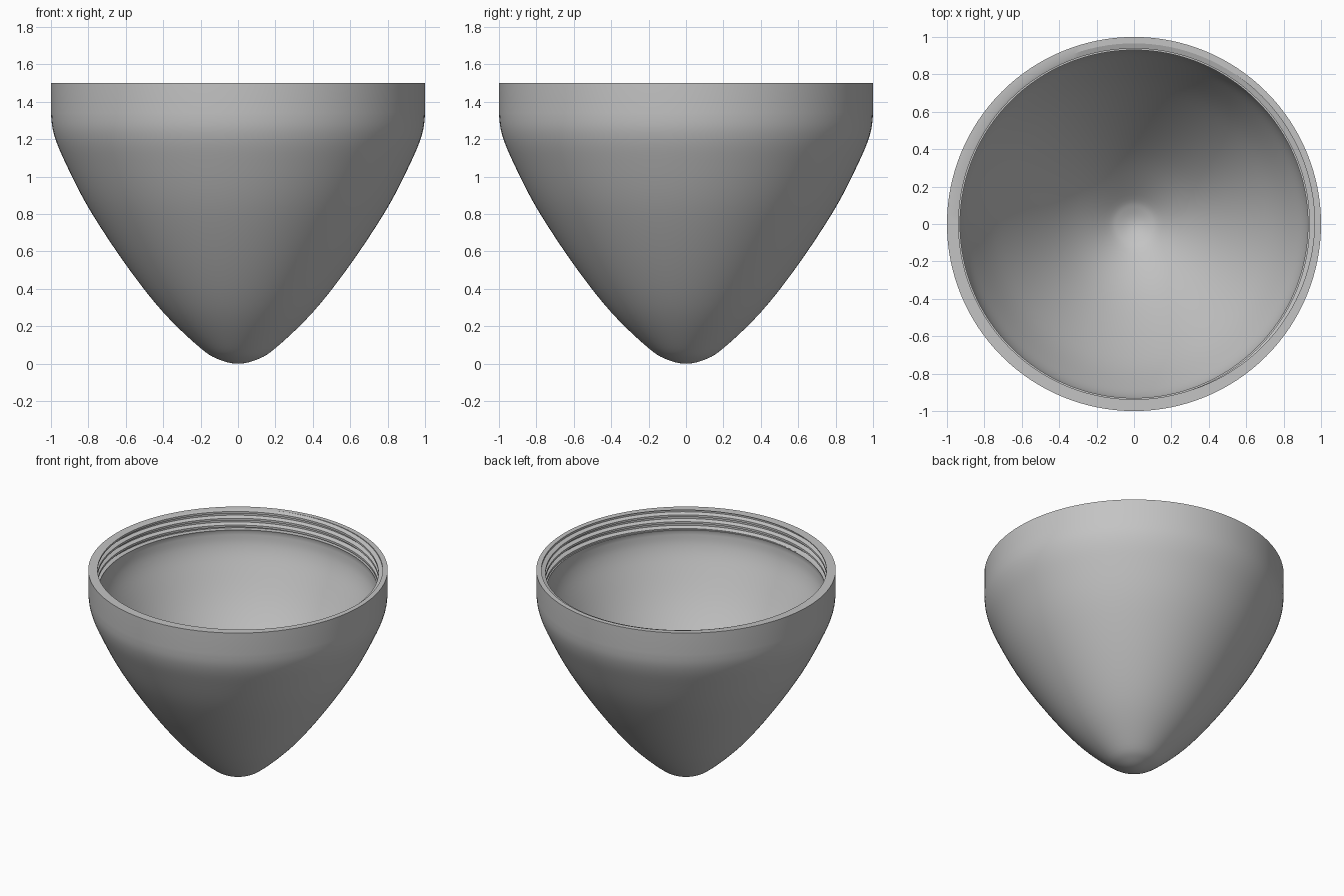
import bpy, bmesh, math
from mathutils import Vector

if "Cube" in bpy.data.objects:
    bpy.data.objects.remove(bpy.data.objects["Cube"])

SEGMENTS = 128
HEIGHT = 1.5
LEDGE = 1.36          # height where the thread ends
PITCH = 0.05
WALL = 0.065

grey = bpy.data.materials.new("plain grey")
grey.use_nodes = True
grey.diffuse_color = (0.55, 0.55, 0.55, 1)
grey.node_tree.nodes["Principled BSDF"].inputs["Base Color"].default_value = (0.55, 0.55, 0.55, 1)


def smooth_curve(points, steps=5):
    """Catmull-Rom curve through (radius, height) points."""
    p = [Vector(q) for q in points]
    p = [Vector((-p[1].x, p[1].y))] + p + [p[-1] + Vector((0, 0.1))]
    out = []
    for a, b, c, d in zip(p, p[1:], p[2:], p[3:]):
        for i in range(steps):
            t = i / steps
            out.append(0.5 * (2 * b + (c - a) * t + (2 * a - 5 * b + 4 * c - d) * t * t
                              + (3 * b - a - 3 * c + d) * t ** 3))
    return out + [p[-2]]


def offset_inward(curve, distance):
    """Parallel curve for the cavity."""
    out = []
    for i, p in enumerate(curve):
        d = curve[min(i + 1, len(curve) - 1)] - curve[max(i - 1, 0)]
        out.append(p + Vector((-d.y, d.x)).normalized() * distance)
    out[0] = Vector((0, out[0].y))
    return [q for q in out if q.x >= 0]


# One thread tooth: phase along the pitch, radius
TOOTH = [(0, 0.938), (0.3, 0.938), (0.5, 0.966), (0.8, 0.966), (1, 0.938)]


def thread_radius(z, turn):
    phase = ((z - LEDGE) / PITCH - turn) % 1
    for (a, ra), (b, rb) in zip(TOOTH, TOOTH[1:]):
        if phase <= b:
            return ra + (rb - ra) * (phase - a) / (b - a)
    return TOOTH[-1][1]


def thread_column(turn):
    """Thread section from the rim down to the ledge."""
    column = []
    for k in range(4, -3, -1):
        for phase, _ in reversed(TOOTH[:-1]):
            z = min(max(LEDGE + PITCH * (k + phase + turn), LEDGE), HEIGHT)
            column.append(Vector((thread_radius(z, turn), z)))
    return column


outer = smooth_curve([(0, 0), (0.1, 0.022), (0.2, 0.083), (0.4, 0.275), (0.6, 0.53),
                      (0.8, 0.835), (0.93, 1.09), (0.985, 1.23), (1, 1.34)])
inner = offset_inward(outer, WALL)

# Threaded cup, one column of points per angle
bm = bmesh.new()
columns = []
for s in range(SEGMENTS + 1):
    turn = s / SEGMENTS
    angle = 2 * math.pi * turn
    section = (outer + [Vector((1, HEIGHT))] + thread_column(turn)
               + [Vector((0.93, LEDGE))] + inner[::-1])
    columns.append([bm.verts.new((p.x * math.cos(angle), p.x * math.sin(angle), p.y))
                    for p in section])
for a, b in zip(columns, columns[1:]):
    for i in range(len(a) - 1):
        bm.faces.new((a[i], b[i], b[i + 1], a[i + 1]))
bmesh.ops.remove_doubles(bm, verts=bm.verts[:], dist=0.00005)
bmesh.ops.dissolve_degenerate(bm, edges=bm.edges[:], dist=0.00005)
bmesh.ops.recalc_face_normals(bm, faces=bm.faces[:])

mesh = bpy.data.meshes.new("threaded_cup")
bm.to_mesh(mesh)
bm.free()
mesh.materials.append(grey)
cup = bpy.data.objects.new("threaded_cup", mesh)
bpy.context.collection.objects.link(cup)
bpy.context.view_layer.objects.active = cup
cup.select_set(True)
bpy.ops.object.shade_smooth_by_angle(angle=math.radians(30))
